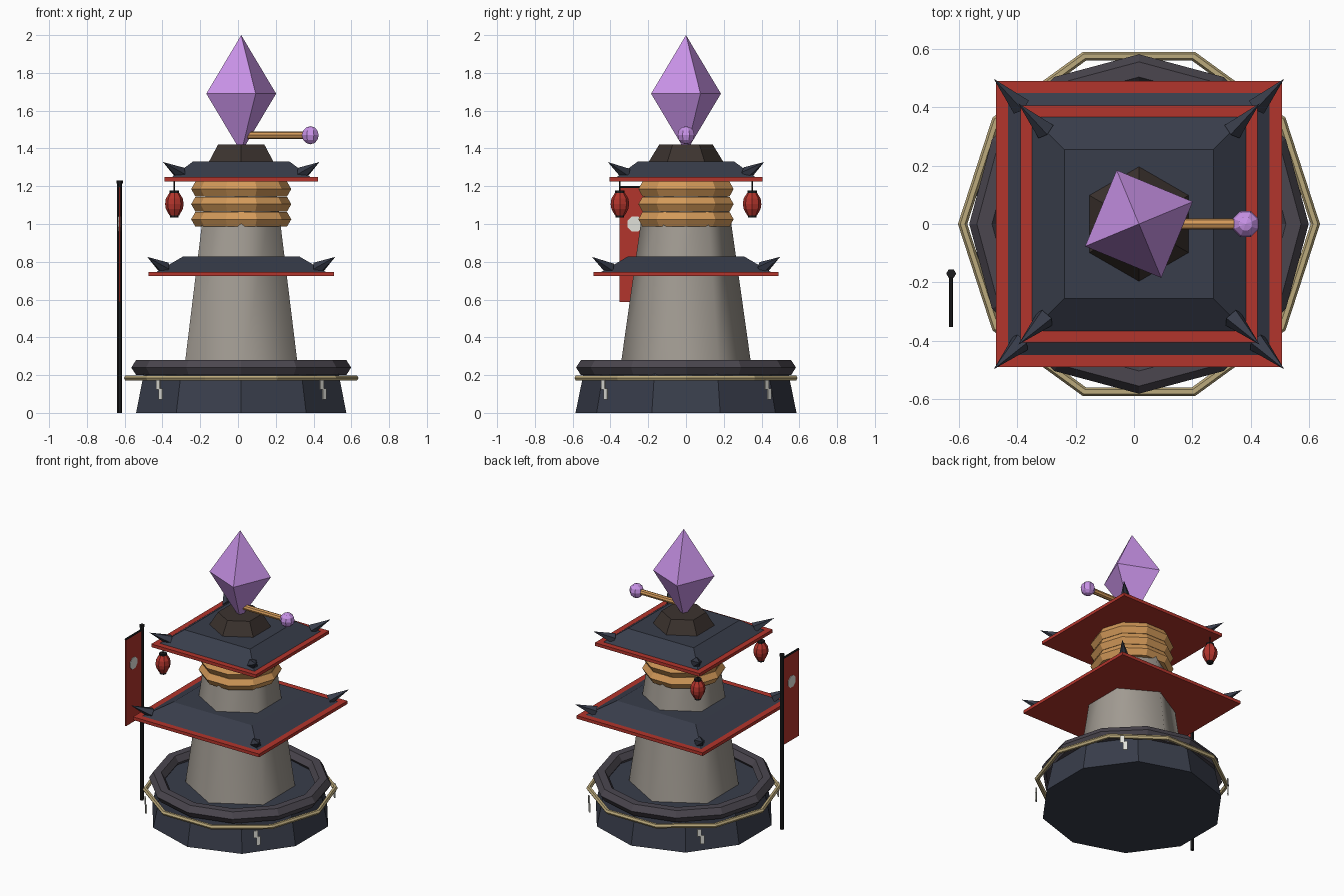
import bpy, bmesh
from math import pi, sin, cos, radians
from mathutils import Vector, Matrix

if "Cube" in bpy.data.objects:
    bpy.data.objects.remove(bpy.data.objects["Cube"])

CX = 0.017  # tower axis


def mat(name, r, g, b):
    m = bpy.data.materials.new(name)
    m.diffuse_color = (r, g, b, 1)
    m.use_nodes = True
    m.node_tree.nodes["Principled BSDF"].inputs["Base Color"].default_value = m.diffuse_color
    return m


NAVY = mat("navy_tile", .04, .047, .07)
SLATE = mat("slate", .07, .062, .078)
RED = mat("red_paint", .45, .035, .025)
STONE = mat("stone", .36, .33, .29)
WOOD = mat("wood", .65, .32, .1)
GOLD = mat("pale_gold", .5, .4, .2)
PURPLE = mat("crystal_purple", .58, .29, .8)
BLACK = mat("black_iron", .012, .012, .013)
BROWN = mat("dark_brown", .045, .033, .028)
PALE = mat("pale_inlay", .75, .75, .7)


def finish(name, bm, material, matrix):
    bmesh.ops.remove_doubles(bm, verts=bm.verts, dist=1e-5)
    bmesh.ops.recalc_face_normals(bm, faces=bm.faces)
    me = bpy.data.meshes.new(name)
    bm.to_mesh(me)
    bm.free()
    me.materials.append(material)
    ob = bpy.data.objects.new(name, me)
    ob.matrix_world = matrix
    bpy.context.collection.objects.link(ob)
    return ob


def lathe(name, profile, n, material, phase=0, loc=(CX, 0, 0), axis=(0, 0, 1), closed=False):
    """Turn (radius, height) points into an n-sided solid along an axis."""
    bm = bmesh.new()
    if not closed:
        profile = [(0, profile[0][1])] + list(profile) + [(0, profile[-1][1])]
    rings = []
    for r, z in profile:
        angles = [radians(phase) + 2 * pi * i / n for i in range(n)]
        rings.append([bm.verts.new((r * cos(a), r * sin(a), z)) for a in angles])
    pairs = list(zip(rings, rings[1:])) + ([(rings[-1], rings[0])] if closed else [])
    for a, b in pairs:
        for i in range(n):
            j = (i + 1) % n
            bm.faces.new((a[i], a[j], b[j], b[i]))
    rot = Vector((0, 0, 1)).rotation_difference(Vector(axis)).to_matrix().to_4x4()
    return finish(name, bm, material, Matrix.Translation(loc) @ rot)


def torus(name, major, minor, z, n, material, squash=1):
    prof = [(major + minor * cos(k * pi / 3), z + squash * minor * sin(k * pi / 3)) for k in range(6)]
    return lathe(name, prof, n, material, closed=True)


def box(name, size, loc, material, turn=0):
    bm = bmesh.new()
    bmesh.ops.create_cube(bm, size=1, matrix=Matrix.Diagonal((*size, 1)))
    return finish(name, bm, material, Matrix.Translation(loc) @ Matrix.Rotation(turn, 4, 'Z'))


# Base drum, rim and gold hoop
lathe("base_drum", [(.585, 0), (.54, .22)], 10, NAVY, 90)
torus("base_rim", .53, .052, .24, 12, SLATE, .9)
torus("base_hoop", .605, .016, .185, 10, GOLD)

# Zigzag inlays floating just off the drum on the diagonals
for k in range(4):
    a = radians(45 + 90 * k)
    out, side = Vector((cos(a), sin(a), 0)), Vector((-sin(a), cos(a), 0))
    for part, shift, z, h in (("upper", -.008, .148, .05), ("lower", .011, .1, .06)):
        p = Vector((CX, 0, z)) + out * .612 + side * shift
        box(f"inlay_{part}_{k}", (.008, .026, h), p, PALE, a)

# Six-sided shaft, softly shaded
shaft = lathe("tower_shaft", [(.353, .2), (.207, 1.235)], 6, STONE, 90)
for p in shaft.data.polygons:
    p.use_smooth = len(p.vertices) == 4
bpy.context.view_layer.objects.active = shaft
shaft.select_set(True)
bpy.ops.object.shade_smooth_by_angle(angle=radians(65))

# Wooden collars
for k, z in enumerate((1.025, 1.105, 1.185)):
    torus(f"wood_collar_{k}", .22, .045, z, 10, WOOD)


# Roofs: red eave board, tiled slope, four corner horns
def roof(name, z, eave, low, top):
    box(name + "_eave", (2 * eave, 2 * eave, .022), (CX, 0, z + .011), RED)
    s = 2 ** .5
    lathe(name + "_slope", [(low * s, z + .02), (top * s, z + .105)], 4, NAVY, 45)
    for i, (sx, sy) in enumerate(((1, 1), (-1, 1), (-1, -1), (1, -1))):
        b = eave - .085
        start = Vector((CX + sx * b, sy * b, z + .042))
        tip = Vector((CX + sx * (eave + .008), sy * (eave + .008), z + .102))
        d = tip - start
        lathe(f"{name}_horn_{i}", [(.036, 0), (0, d.length)], 5, NAVY, 90, start, d.normalized())


roof("lower_roof", .724, .49, .452, .306)
roof("upper_roof", 1.226, .406, .37, .255)

# Cap, crystal and side rod with orb
lathe("crystal_socket", [(.2, 1.325), (.142, 1.42)], 6, BROWN, 90)
lathe("crystal", [(0, 1.38), (.2, 1.69), (0, 2.0)], 4, PURPLE, 22.5)
lathe("side_rod", [(.019, .03), (.019, .37)], 8, WOOD, 0, (0, 0, 1.47), (1, 0, 0))
orb = [(.048 * sin(k * pi / 6), -.048 * cos(k * pi / 6)) for k in range(7)]
lathe("rod_orb", orb, 8, PURPLE, 22.5, (.383, 0, 1.47))

# Hanging lanterns on the left eave corners
for side, y in (("front", -.35), ("back", .35)):
    at = (-.337, y, 0)
    lathe(f"lantern_{side}", [(.026, 1.045), (.045, 1.08), (.049, 1.105), (.045, 1.135), (.026, 1.165)],
          8, RED, 0, at)
    lathe(f"lantern_{side}_top", [(.025, 1.162), (.025, 1.178)], 8, BLACK, 0, at)
    lathe(f"lantern_{side}_foot", [(.022, 1.034), (.022, 1.048)], 8, BLACK, 0, at)
    lathe(f"lantern_{side}_cord", [(.004, 1.17), (.004, 1.23)], 6, BLACK, 0, at)

# Banner on a standing pole
PX, PY = -.627, -.17
lathe("banner_pole", [(.013, 0), (.013, 1.215), (.017, 1.215), (.017, 1.23)], 6, BLACK, 0, (PX, PY, 0))
lathe("banner_bar", [(.007, 0), (.007, .183)], 6, BLACK, 0, (PX, PY, 1.195), (0, -1, 0))
box("banner_cloth", (.008, .17, .605), (PX, -.268, .89), RED)
lathe("banner_disc", [(.043, -.007), (.043, .007)], 8, PALE, 22.5, (PX, -.27, 1.0), (1, 0, 0))
